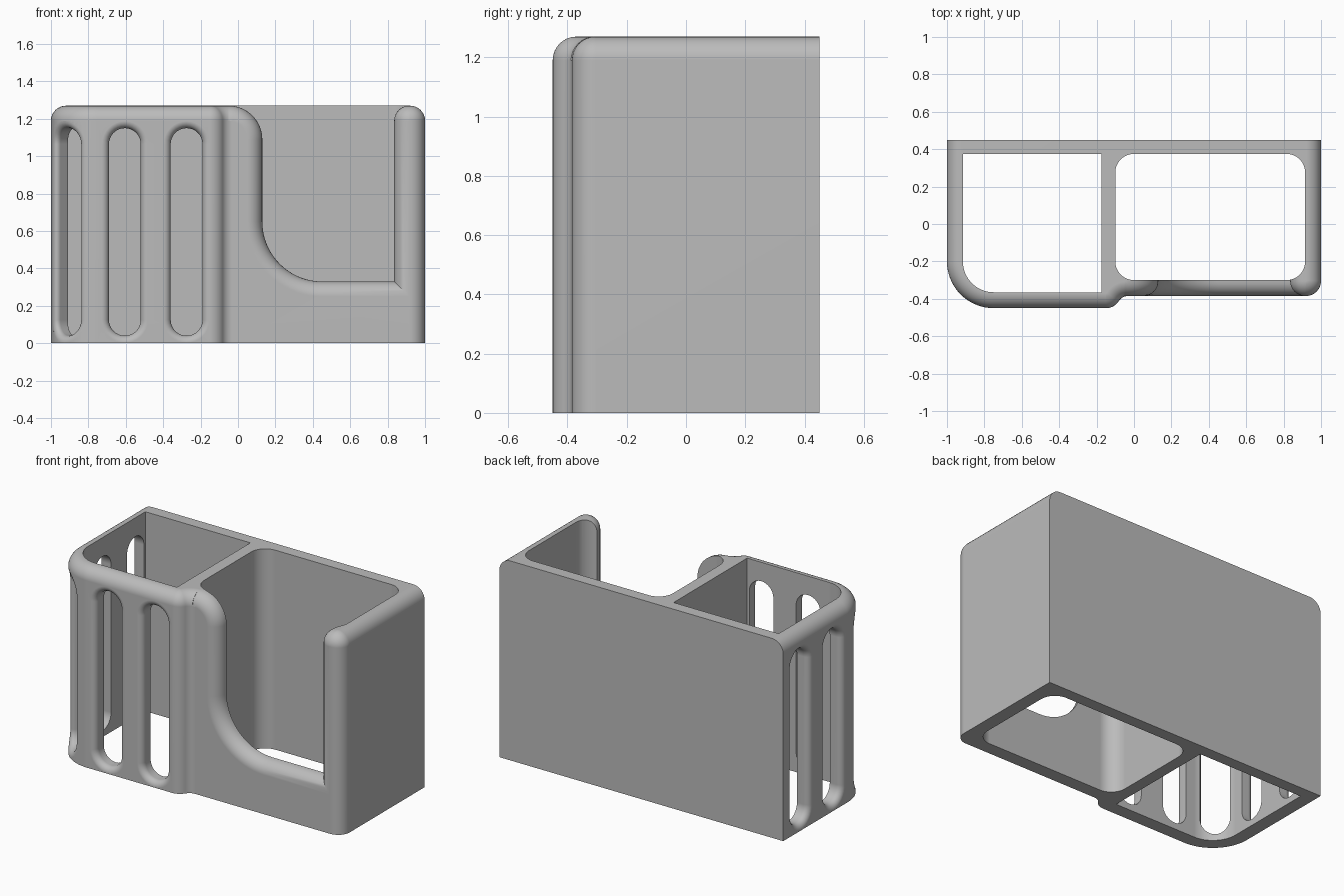
import bpy, bmesh
from math import sin, cos, pi, radians, sqrt, atan2
from mathutils import Vector, Matrix

cube = bpy.data.objects.get("Cube")
if cube:
    bpy.data.objects.remove(cube, do_unlink=True)

HEIGHT, BACK, ROUND = 1.27, 0.45, 0.08
LEFT_FRONT, RIGHT_FRONT = -0.45, -0.385
CORNER = Vector((-0.75, -0.2))
CORNER_R = 0.25

grey = bpy.data.materials.new("plain_grey")
grey.use_nodes = True
colour = (0.5, 0.5, 0.5, 1)
grey.diffuse_color = colour
grey.node_tree.nodes["Principled BSDF"].inputs["Base Color"].default_value = colour


def arc(cx, cy, r, start, end, n=10):
    """Points on an arc, angles in degrees."""
    angles = [radians(start + (end - start) * i / n) for i in range(n + 1)]
    return [(cx + r * cos(a), cy + r * sin(a)) for a in angles]


def loft(name, rings):
    """Closed solid skinned through rings of equal point count."""
    bm = bmesh.new()
    loops = [[bm.verts.new(p) for p in ring] for ring in rings]
    n = len(loops[0])
    for a, b in zip(loops, loops[1:]):
        for i in range(n):
            j = (i + 1) % n
            bm.faces.new((a[i], a[j], b[j], b[i]))
    bm.faces.new(loops[0][::-1])
    bm.faces.new(loops[-1])
    bmesh.ops.recalc_face_normals(bm, faces=bm.faces)
    mesh = bpy.data.meshes.new(name)
    bm.to_mesh(mesh)
    bm.free()
    obj = bpy.data.objects.new(name, mesh)
    bpy.context.collection.objects.link(obj)
    mesh.materials.append(grey)
    return obj


def fillet(r, n=8):
    """(depth, widening) steps of a rounded edge, from the outside inwards."""
    steps = [pi / 2 * i / n for i in range(n + 1)]
    return [(r * (1 - cos(a)), r * (1 - sin(a))) for a in steps]


# Outer plan of the holder, inset by d on every side but the back
def outline(d):
    outer, inner = 0.081, 0.06
    sx, sy = -0.15, LEFT_FRONT + outer
    dy = RIGHT_FRONT - inner - sy
    dx = sqrt((outer + inner) ** 2 - dy ** 2)
    bend = atan2(dy, dx) * 180 / pi
    pts = [(1 - d, BACK), (-1 + d, BACK)]
    pts += arc(*CORNER, CORNER_R - d, 180, 270, 18)
    pts += arc(sx, sy, outer - d, -90, bend)
    pts += arc(sx + dx, sy + dy, inner + d, 180 + bend, 90)
    pts += arc(1 - outer, RIGHT_FRONT + outer, outer - d, -90, 0)
    return pts


# Body with a rounded top edge
levels = [(0, 0)] + [(HEIGHT - t, w) for w, t in fillet(ROUND)][::-1]
levels = [(0, 0)] + [(HEIGHT - ROUND + ROUND * sin(a), ROUND * (1 - cos(a)))
                     for a in [pi / 2 * i / 8 for i in range(9)]]
body = loft("desk_holder", [[(x, y, z) for x, y in outline(d)] for z, d in levels])

cutters = []


# Compartments, open at top and bottom
def compartment(name, pts):
    cutters.append(loft(name, [[(x, y, z) for x, y in pts] for z in (-0.2, 1.5)]))


compartment("left_compartment_cutter",
            [(-0.175, 0.375), (-0.915, 0.375)]
            + arc(*CORNER, CORNER_R - 0.085, 180, 270, 16) + [(-0.175, -0.365)])
compartment("right_compartment_cutter",
            arc(0.815, 0.275, 0.1, 0, 90) + arc(0, 0.275, 0.1, 90, 180)
            + arc(0, -0.2, 0.1, 180, 270) + arc(0.815, -0.2, 0.1, 270, 360))


# Front access notch, widened by d
def notch(d):
    pts = [(-0.05, 1.5)]
    pts += arc(-0.05, 1.09, 0.18 - d, 90, 0, 14)
    pts += arc(0.45, 0.65, 0.32 + d, 180, 270, 18)
    pts += [(0.835 + d, 0.33 - d)]
    pts += arc(0.916, 1.189, 0.081 - d, 180, 90, 10)
    return pts + [(0.916, 1.5)]


stations = [(RIGHT_FRONT - 0.2, ROUND)]
stations += [(RIGHT_FRONT + t, w) for t, w in fillet(ROUND)] + [(0, 0)]
cutters.append(loft("notch_cutter", [[(x, y, z) for x, z in notch(w)] for y, w in stations]))


# Upright slots with rounded outer edges, following the surface they cut
def slot(name, centre, turn, bulge=0):
    r, low, high = 0.085, 0.04, 1.15
    place = Matrix.Translation((centre[0], centre[1], 0)) @ Matrix.Rotation(radians(turn), 4, "Z")
    soft = 0.038
    depths = [(-0.1, soft)] + fillet(soft, 6) + [(0.16, 0)]
    rings = []
    for depth, w in depths:
        pts = arc(0, high - r, r + w, 0, 180, 16) + arc(0, low + r, r + w, 180, 360, 16)
        rings.append([place @ Vector((x, depth + (bulge - sqrt(bulge ** 2 - x * x) if bulge else 0), z))
                      for x, z in pts])
    cutters.append(loft(name, rings))


for i, along in enumerate((0.145, 0.475)):
    slot(f"front_slot_cutter_{i}", (CORNER.x + along, LEFT_FRONT), 0)
    slot(f"side_slot_cutter_{i}", (-1, CORNER.y + along), -90)
slot("corner_slot_cutter", CORNER - Vector((1, 1)).normalized() * CORNER_R, -45, CORNER_R)

# Cut everything out of the body
bpy.ops.object.select_all(action="DESELECT")
bpy.context.view_layer.objects.active = body
body.select_set(True)
for cutter in cutters:
    cutter.hide_render = True
    mod = body.modifiers.new("cut", "BOOLEAN")
    mod.operation, mod.solver, mod.object = "DIFFERENCE", "EXACT", cutter
    bpy.ops.object.modifier_apply(modifier=mod.name)
    bpy.data.objects.remove(cutter, do_unlink=True)

bpy.ops.object.shade_smooth_by_angle(angle=radians(30))
weighted = body.modifiers.new("even_shading", "WEIGHTED_NORMAL")
weighted.keep_sharp = True
